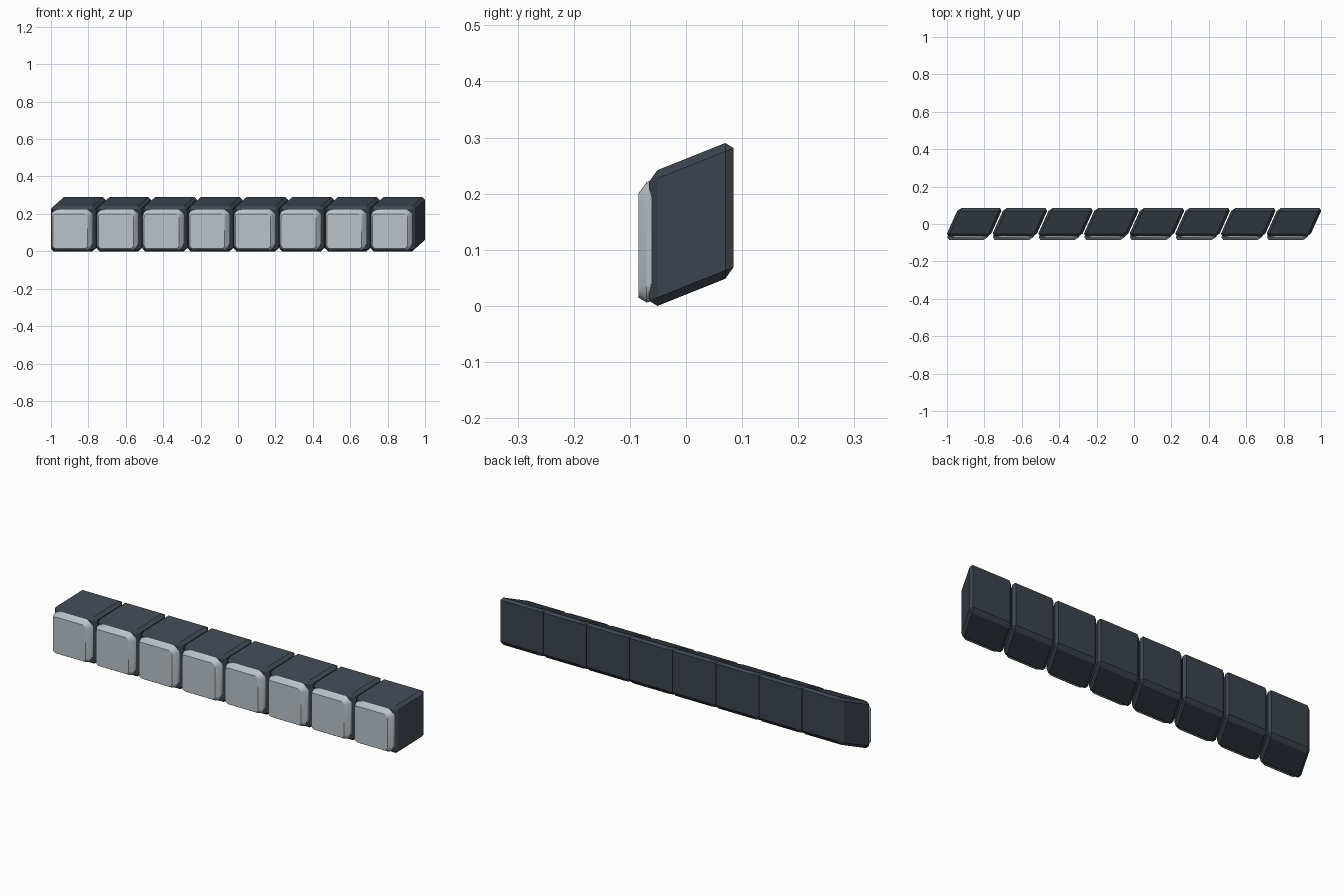
import bpy, bmesh, math

if "Cube" in bpy.data.objects:
    bpy.data.objects.remove(bpy.data.objects["Cube"])

COUNT, PITCH = 8, 0.2442
SHEAR_X, SHEAR_Z = 0.45, 0.40      # sideways / upward drift per unit depth
REF_Y, CHAMFER = -0.051, 0.015
BODY_W, BODY_H = 0.237, 0.242


def material(name, rgb):
    m = bpy.data.materials.new(name)
    m.diffuse_color = (*rgb, 1)
    m.use_nodes = True
    m.node_tree.nodes["Principled BSDF"].inputs["Base Color"].default_value = m.diffuse_color
    return m


def rounded_rect(w, h, r, segs):
    pts = []
    for i, (sx, sz) in enumerate([(1, 1), (-1, 1), (-1, -1), (1, -1)]):
        for k in range(segs + 1):
            a = math.pi / 2 * (i + k / segs)
            pts.append((sx * (w / 2 - r) + r * math.cos(a),
                        sz * (h / 2 - r) + r * math.sin(a)))
    return pts


def slanted_block(name, cx, y0, y1, w, h, r, segs, mat):
    """Chamfered rounded block whose depth axis is sheared right and up."""
    bm = bmesh.new()
    rings = []
    for y, inset in [(y0, CHAMFER), (y0 + CHAMFER, 0), (y1 - CHAMFER, 0), (y1, CHAMFER)]:
        d = y - REF_Y
        prof = rounded_rect(w - 2 * inset, h - 2 * inset, r - inset, segs)
        rings.append([bm.verts.new((cx + px + SHEAR_X * d, y,
                                    BODY_H / 2 + pz + SHEAR_Z * d)) for px, pz in prof])
    n = len(rings[0])
    for a, b in zip(rings, rings[1:]):
        for i in range(n):
            j = (i + 1) % n
            bm.faces.new((a[i], a[j], b[j], b[i]))
    bm.faces.new(rings[0])
    bm.faces.new(rings[-1])
    bmesh.ops.remove_doubles(bm, verts=bm.verts, dist=1e-5)
    bmesh.ops.recalc_face_normals(bm, faces=bm.faces)
    me = bpy.data.meshes.new(name)
    bm.to_mesh(me)
    bm.free()
    ob = bpy.data.objects.new(name, me)
    bpy.context.collection.objects.link(ob)
    me.materials.append(mat)
    return ob


dark = material("dark_casing", (0.045, 0.058, 0.075))
light = material("light_panel", (0.50, 0.55, 0.59))

for i in range(COUNT):
    cx = -1 + BODY_W / 2 + i * PITCH
    # Dark housing
    slanted_block(f"housing_{i + 1}", cx, -0.066, 0.085,
                  BODY_W, BODY_H, 0.015, 1, dark)
    # Light panel core, standing proud at the front
    core = slanted_block(f"panel_{i + 1}", cx, -0.085, 0.0845,
                         0.216, 0.215, 0.032, 4, light)
    bpy.ops.object.select_all(action='DESELECT')
    core.select_set(True)
    bpy.context.view_layer.objects.active = core
    bpy.ops.object.shade_smooth_by_angle(angle=math.radians(30))
